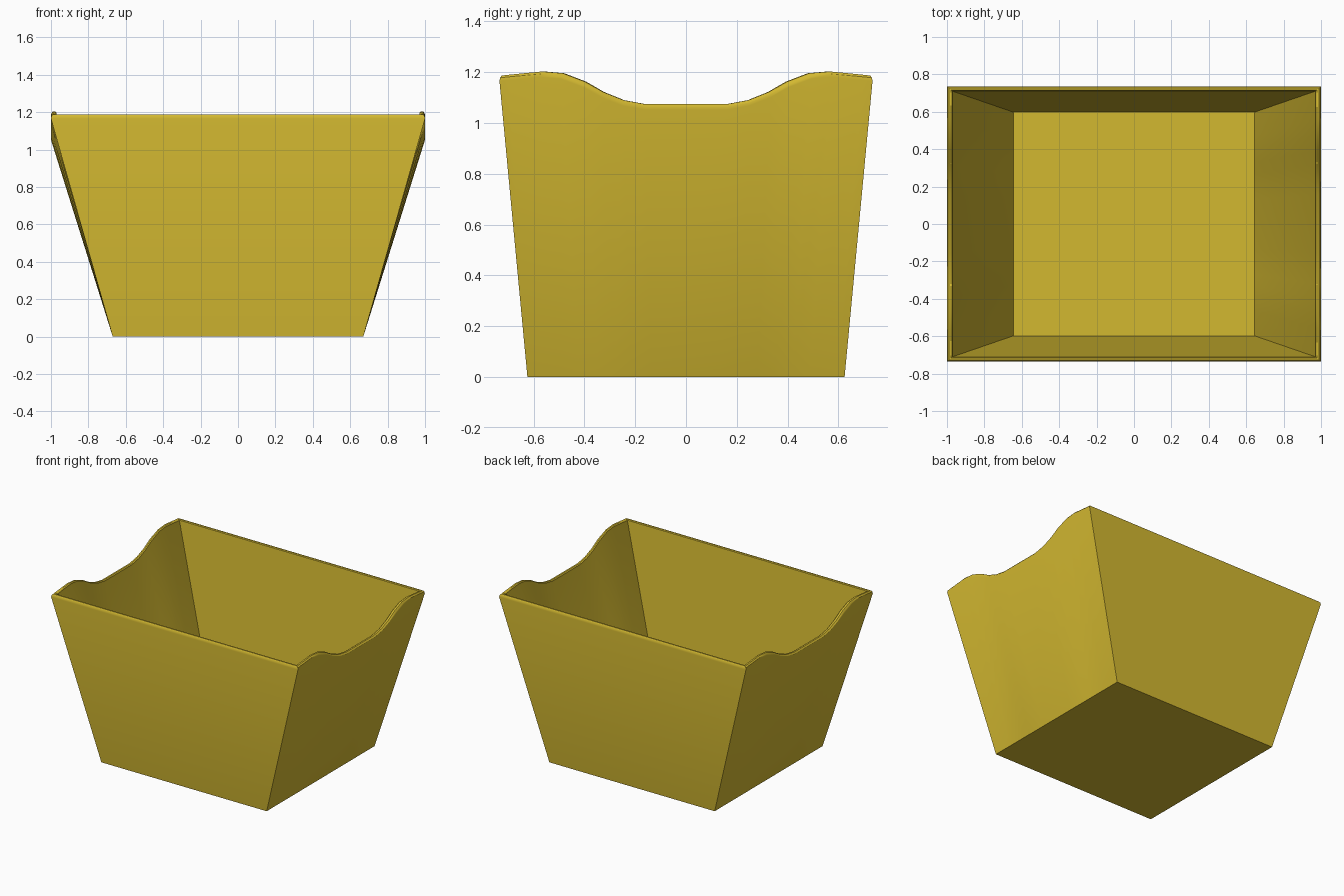
import bpy, bmesh, math

if "Cube" in bpy.data.objects:
    bpy.data.objects.remove(bpy.data.objects["Cube"])

# Half of the wavy side rim: (y as a fraction of half depth, rim height)
WAVE = [(1.0, 1.187), (0.95, 1.191), (0.78, 1.203), (0.67, 1.196), (0.55, 1.163),
        (0.45, 1.122), (0.34, 1.09), (0.22, 1.074)]
SIDE = [(-t, z) for t, z in WAVE] + [(t, z) for t, z in reversed(WAVE)]

# Wall cross-section: half width, half depth, height, measured from rim?
SECTION = [
    (0.67, 0.625, 0.0, False),       # outer foot
    (1.0, 0.735, -0.022, True),      # outer wall top
    (0.998, 0.733, -0.009, True),    # rounded rim
    (0.99, 0.726, 0.0, True),
    (0.978, 0.716, 0.0, True),
    (0.971, 0.711, -0.005, True),
    (0.97, 0.71, -0.015, True),      # inner wall top
    (0.645, 0.598, 0.03, False),     # inner floor
]

bm = bmesh.new()


def ring(hx, hy, h, from_rim):
    """Closed loop: right side front to back, then left side back to front."""
    pts = [(hx, t * hy, z) for t, z in SIDE] + [(-hx, t * hy, z) for t, z in reversed(SIDE)]
    return [bm.verts.new((x, y, z + h if from_rim else h)) for x, y, z in pts]


rings = [ring(*s) for s in SECTION]
for a, b in zip(rings, rings[1:]):
    n = len(a)
    for i in range(n):
        j = (i + 1) % n
        bm.faces.new((a[i], a[j], b[j], b[i]))

# Underside and inner floor
bm.faces.new(rings[0][::-1])
bm.faces.new(rings[-1])
bmesh.ops.recalc_face_normals(bm, faces=bm.faces)

mesh = bpy.data.meshes.new("basket")
bm.to_mesh(mesh)
bm.free()
basket = bpy.data.objects.new("basket", mesh)
bpy.context.collection.objects.link(basket)

# Yellow plastic
mat = bpy.data.materials.new("yellow")
mat.diffuse_color = (0.65, 0.48, 0.03, 1)
mat.use_nodes = True
mat.node_tree.nodes["Principled BSDF"].inputs["Base Color"].default_value = mat.diffuse_color
mesh.materials.append(mat)

bpy.context.view_layer.objects.active = basket
basket.select_set(True)
bpy.ops.object.shade_smooth_by_angle(angle=math.radians(30))
